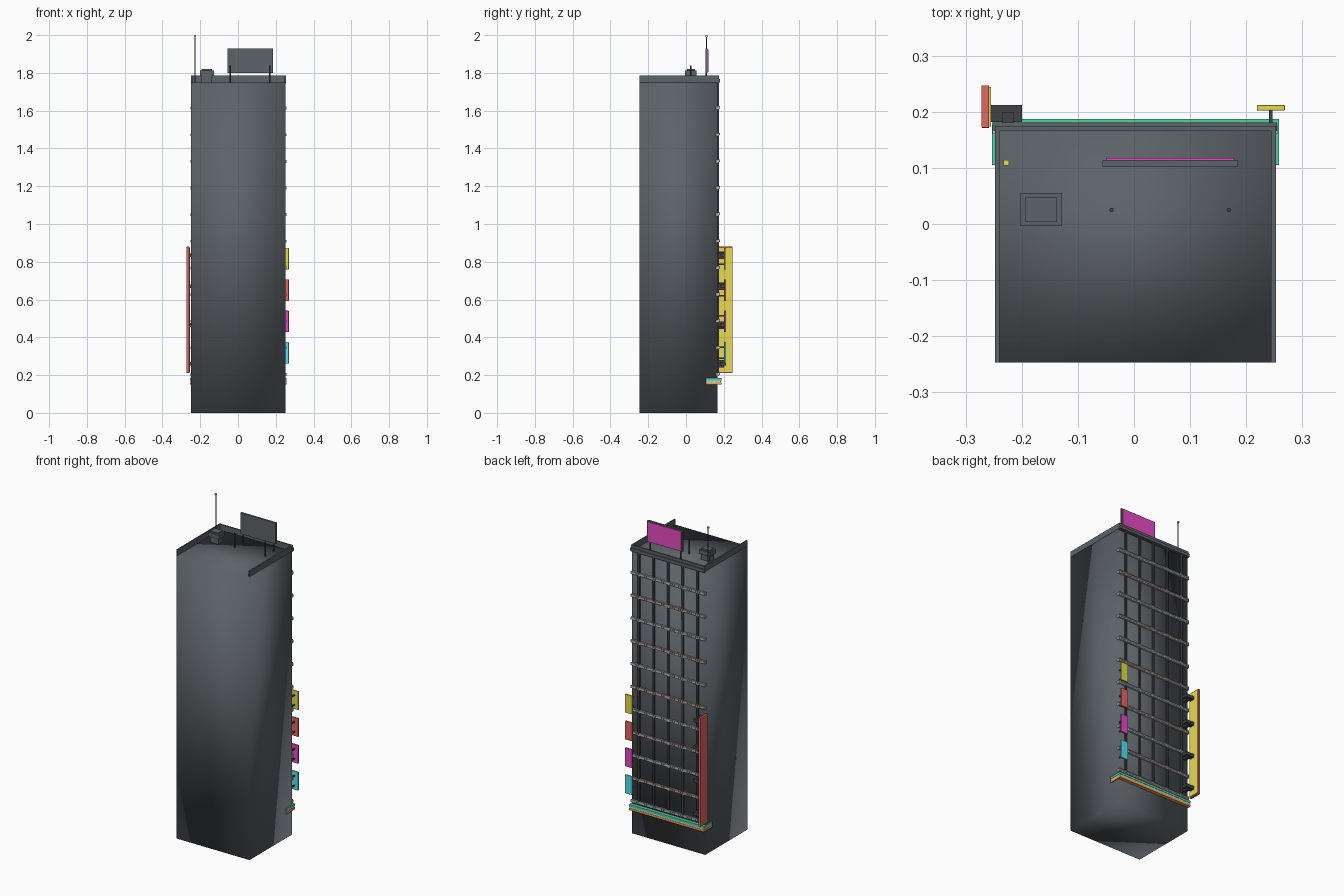
import bpy, bmesh
from mathutils import Vector, Matrix

if "Cube" in bpy.data.objects:
    bpy.data.objects.remove(bpy.data.objects["Cube"])

COLORS = {
    "dark": (0.11, 0.125, 0.14), "metal": (0.05, 0.055, 0.06), "pale": (0.5, 0.52, 0.52),
    "rose": (0.5, 0.3, 0.28), "teal": (0.35, 0.5, 0.48), "white": (0.85, 0.85, 0.85),
    "yellow": (0.8, 0.7, 0.08), "red": (0.75, 0.14, 0.12), "magenta": (0.8, 0.07, 0.55),
    "cyan": (0.1, 0.75, 0.85), "green": (0.08, 0.65, 0.38), "orange": (0.85, 0.4, 0.08),
}
mats = {}
for key, c in COLORS.items():
    mats[key] = bpy.data.materials.new(key)
    mats[key].diffuse_color = (*c, 1)


def boxes(name, spans, color, bevel=0.0):
    """One object made of boxes, each given as (x0, x1, y0, y1, z0, z1)."""
    bm = bmesh.new()
    for x0, x1, y0, y1, z0, z1 in spans:
        m = Matrix.Translation(((x0 + x1) / 2, (y0 + y1) / 2, (z0 + z1) / 2))
        bmesh.ops.create_cube(bm, size=1, matrix=m @ Matrix.Diagonal((x1 - x0, y1 - y0, z1 - z0, 1)))
    me = bpy.data.meshes.new(name)
    bm.to_mesh(me)
    bm.free()
    ob = bpy.data.objects.new(name, me)
    bpy.context.collection.objects.link(ob)
    me.materials.append(mats[color])
    if bevel:
        mod = ob.modifiers.new("bevel", "BEVEL")
        mod.width = bevel
        mod.segments = 2
    return ob


def rod(name, x, y, z0, z1, r, color):
    bpy.ops.mesh.primitive_cylinder_add(vertices=8, radius=r, depth=z1 - z0, location=(x, y, (z0 + z1) / 2))
    ob = bpy.context.object
    ob.name = name
    ob.data.materials.append(mats[color])
    bpy.ops.object.shade_smooth_by_angle()
    return ob


# tower block with soft shading
tower = boxes("tower", [(-0.248, 0.252, -0.247, 0.166, 0, 1.75)], "dark")
tower.data.shade_smooth()

# parapet on three sides, open at the front, with a stepped back cornice
boxes("parapet", [(-0.248, -0.24, -0.247, 0.17, 1.75, 1.785),
                  (0.244, 0.253, -0.247, 0.17, 1.75, 1.785),
                  (-0.248, 0.253, 0.166, 0.175, 1.745, 1.785)], "dark")
boxes("cornice", [(-0.25, 0.255, 0.166, 0.181, 1.75, 1.768)], "dark")

# floor ledges with a row of small studs, and mullions between them
STEP, TOP = 0.141, 1.615
for i in range(11):
    z = TOP - i * STEP
    boxes(f"ledge_{i}", [(-0.252, 0.256, 0.16, 0.176, z - 0.009, z + 0.006)], "pale")
    boxes(f"ledge_studs_{i}", [(-0.248 + k * 0.0145, -0.241 + k * 0.0145, 0.166, 0.179, z - 0.004, z + 0.009)
                               for k in range(35)], "rose" if i % 2 else "teal")
mullions = []
for i in range(11):
    z = TOP - i * STEP
    for k in range(-2, 3):
        x = 0.002 + k * 0.1
        mullions.append((x - 0.006, x + 0.006, 0.16, 0.174, z + 0.006, z + STEP - 0.009))
boxes("mullions", mullions, "metal")

# striped band wrapping the back corners
for name, color, z0, z1, out in (("band_green", "green", 0.172, 0.185, 0.005),
                                 ("band_white", "white", 0.162, 0.172, 0.003),
                                 ("band_orange", "orange", 0.15, 0.162, 0.005)):
    boxes(name, [(-0.248 - out, 0.253 + out, 0.166, 0.182 + out, z0, z1),
                 (-0.248 - out, -0.246, 0.105, 0.17, z0, z1),
                 (0.25, 0.253 + out, 0.105, 0.17, z0, z1)], color)

# four small projecting signs with twin arms
for i, color in enumerate(("cyan", "magenta", "red", "yellow")):
    z = 0.318 + i * 0.166
    boxes(f"small_sign_{i}", [(0.219, 0.269, 0.202, 0.212, z - 0.057, z + 0.057)], color, 0.002)
    boxes(f"small_sign_arms_{i}", [(0.241, 0.247, 0.16, 0.204, z + d - 0.004, z + d + 0.004)
                                   for d in (-0.03, 0.03)], "metal")

# tall vertical sign: red case, yellow inner face
boxes("tall_sign_case", [(-0.272, -0.258, 0.171, 0.247, 0.21, 0.88)], "red", 0.002)
boxes("tall_sign_face", [(-0.26, -0.255, 0.174, 0.244, 0.216, 0.874)], "yellow")
brackets = []
for z in (0.26, 0.465, 0.67, 0.835):
    brackets += [(-0.257, -0.2, 0.182, 0.212, z - 0.01, z + 0.01),
                 (-0.235, -0.215, 0.16, 0.2, z - 0.02, z + 0.02)]
boxes("tall_sign_brackets", brackets, "metal")

# rooftop billboard facing the back
boxes("billboard_frame", [(-0.056, 0.185, 0.102, 0.114, 1.8, 1.93)], "dark")
boxes("billboard_panel", [(-0.05, 0.178, 0.112, 0.118, 1.805, 1.925)], "magenta")
for i, x in enumerate((-0.04, 0.169)):
    rod(f"billboard_leg_{i}", x, 0.108, 1.745, 1.81, 0.004, "metal")
    rod(f"roof_post_{i}", x, 0.025, 1.745, 1.84, 0.004, "metal")

# rooftop vent box with raised cap
boxes("vent_box", [(-0.193, -0.137, 0.003, 0.047, 1.745, 1.79),
                   (-0.202, -0.128, -0.004, 0.055, 1.785, 1.812)], "dark")
boxes("vent_cap", [(-0.193, -0.137, 0.004, 0.047, 1.81, 1.82)], "dark")

# antenna with yellow tip
rod("antenna", -0.228, 0.109, 1.745, 1.993, 0.003, "metal")
boxes("antenna_tip", [(-0.233, -0.223, 0.104, 0.114, 1.99, 2.0)], "yellow")

for m in bpy.data.materials:
    if m.users and not m.is_grease_pencil:
        m.use_nodes = True
        m.node_tree.nodes["Principled BSDF"].inputs["Base Color"].default_value = m.diffuse_color
